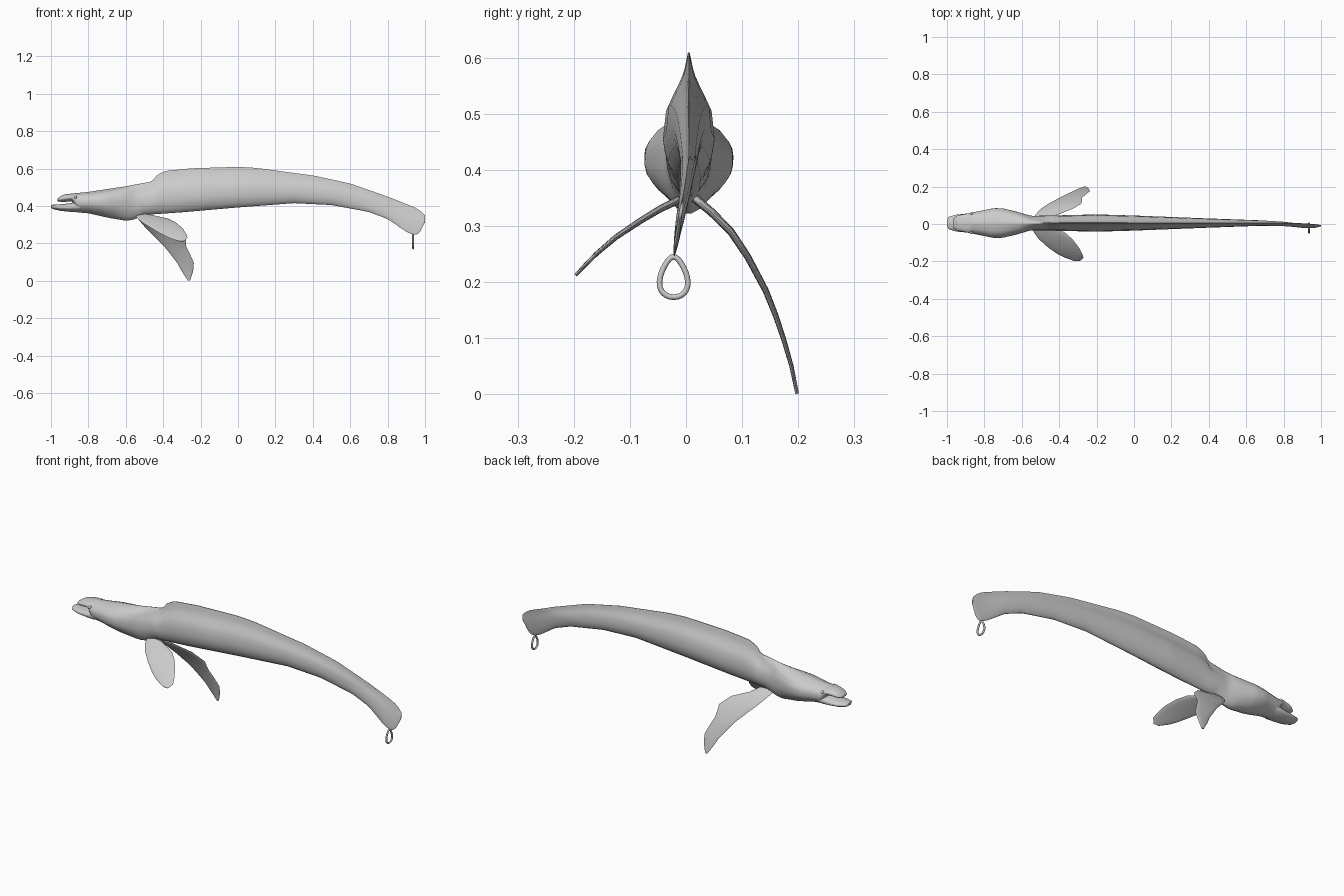
import bpy, bmesh, math
from mathutils import Vector

if "Cube" in bpy.data.objects:
    bpy.data.objects.remove(bpy.data.objects["Cube"])

grey = bpy.data.materials.new("soft grey")
grey.use_nodes = True
colour = (0.6, 0.6, 0.6, 1)
grey.diffuse_color = colour
grey.node_tree.nodes["Principled BSDF"].inputs["Base Color"].default_value = colour


def smooth(obj, angle=60):
    bpy.ops.object.select_all(action="DESELECT")
    obj.select_set(True)
    bpy.context.view_layer.objects.active = obj
    bpy.ops.object.shade_smooth_by_angle(angle=math.radians(angle))


def loft(name, rings):
    """Skin a list of closed rings and cap both ends."""
    bm = bmesh.new()
    rows = [[bm.verts.new(p) for p in ring] for ring in rings]
    n = len(rows[0])
    for a, b in zip(rows, rows[1:]):
        for i in range(n):
            j = (i + 1) % n
            bm.faces.new((a[i], a[j], b[j], b[i]))
    bm.faces.new(rows[0])
    bm.faces.new(rows[-1])
    bmesh.ops.recalc_face_normals(bm, faces=bm.faces)
    mesh = bpy.data.meshes.new(name)
    bm.to_mesh(mesh)
    bm.free()
    mesh.materials.append(grey)
    obj = bpy.data.objects.new(name, mesh)
    bpy.context.collection.objects.link(obj)
    smooth(obj)
    return obj


def interp(keys, x):
    if x <= keys[0][0]:
        return keys[0][1]
    for (x0, v0), (x1, v1) in zip(keys, keys[1:]):
        if x <= x1:
            return v0 + (v1 - v0) * (x - x0) / (x1 - x0)
    return keys[-1][1]


def soft(keys, x, d=0.008):
    return sum(interp(keys, x + k * d) for k in (-1, 0, 1)) / 3


# Body outline along its length
top = [(-.965, .437), (-.95, .453), (-.92, .463), (-.8, .475), (-.6, .505),
       (-.455, .532), (-.44, .562), (-.39, .587), (-.25, .601), (0, .609),
       (.1, .603), (.4, .563), (.6, .52), (.8, .45), (.95, .39), (.985, .367), (1, .345)]
bottom = [(-.965, .425), (-.94, .421), (-.88, .425), (-.865, .366), (-.8, .361),
          (-.7, .338), (-.6, .321), (-.56, .326), (-.5, .352), (-.3, .366), (0, .392),
          (.3, .415), (.5, .405), (.7, .368), (.8, .33), (.9, .262),
          (.94, .245), (.965, .25), (.985, .28), (1, .32)]
width = [(-.965, .025), (-.95, .04), (-.9, .05), (-.75, .081), (-.7, .08),
         (-.62, .06), (-.55, .04), (-.4, .042), (-.2, .047), (0, .041),
         (.4, .025), (.7, .014), (.9, .007), (1, .003)]
# Half-width against height: rounded head, and trunk pinched into a dorsal blade
head_shape = [(0, .08), (.05, .38), (.15, .65), (.32, .92), (.5, 1), (.7, .95),
              (.87, .7), (.95, .42), (1, .08)]
trunk_shape = [(0, .12), (.05, .45), (.15, .78), (.32, 1), (.57, .87),
               (.7, .56), (.78, .33), (.87, .18), (1, .04)]
levels = [0, .02, .05, .1, .17, .25, .35, .45, .57, .66, .74, .81, .87, .92, .97, 1]


def section(x, z0, z1, w, blade):
    right, left = [], []
    for u in levels:
        z = z0 + (z1 - z0) * u
        h = w * ((1 - blade) * interp(head_shape, u) + blade * interp(trunk_shape, u))
        # tail tip leans to one side
        lean = min(0, z - .42) * .15 * interp([(.5, 0), (.9, 1)], x)
        right.append((x, .005 + lean - h, z))
        left.append((x, .005 + lean + h, z))
    return right + left[::-1]


rings = []
steps = 150
for i in range(steps + 1):
    x = .0175 - .9825 * math.cos(math.pi * i / steps)
    blade = interp([(-.6, 0), (-.45, 1)], x)
    rings.append(section(x, soft(bottom, x), soft(top, x), soft(width, x), blade))
loft("body", rings)

# Projecting lower jaw
jaw = [(-1, .404, .390, .018), (-.99, .407, .383, .034), (-.95, .409, .374, .046),
       (-.9, .414, .369, .051), (-.86, .424, .366, .055), (-.83, .43, .372, .054)]
loft("lower_jaw", [section(x, z0, z1, w, 0) for x, z1, z0, w in jaw])


# Pectoral fins: each row gives y, z and the two x edges
def fin(name, rows, thick):
    rings = []
    for i, (y, z, xa, xb) in enumerate(rows):
        a, b = rows[max(i - 1, 0)], rows[min(i + 1, len(rows) - 1)]
        along = Vector((0, b[0] - a[0], b[1] - a[1])).normalized()
        normal = Vector((0, -along.z, along.y))
        mid, half = (xa + xb) / 2, (xb - xa) / 2
        t = thick * (1 - .6 * i / (len(rows) - 1))
        ring = []
        for k in range(16):
            ang = math.tau * k / 16
            p = Vector((mid + half * math.cos(ang), y, z))
            ring.append(p + normal * t * math.sin(ang))
        rings.append(ring)
    loft(name, rings)


fin("front_fin", [(-.005, .35, -.55, -.46), (-.045, .331, -.535, -.37),
                  (-.08, .31, -.51, -.33), (-.125, .28, -.46, -.295),
                  (-.16, .25, -.41, -.277), (-.18, .23, -.37, -.27),
                  (-.197, .212, -.32, -.288)], .007)
fin("back_fin", [(.015, .35, -.55, -.46), (.045, .325, -.53, -.42),
                 (.08, .29, -.5, -.33), (.11, .245, -.455, -.28),
                 (.142, .185, -.395, -.277), (.16, .14, -.36, -.255),
                 (.175, .095, -.325, -.236), (.188, .05, -.3, -.24),
                 (.198, .001, -.268, -.256)], .008)

# Small teardrop loop hanging from the tail
curve = bpy.data.curves.new("tail_loop", "CURVE")
curve.dimensions = "3D"
curve.bevel_depth = .005
curve.bevel_resolution = 2
curve.materials.append(grey)
spline = curve.splines.new("POLY")
count = 28
spline.points.add(count - 1)
for i, p in enumerate(spline.points):
    a = math.tau * i / count
    y = -.022 + .024 * math.sin(a) * (1 - .35 * math.cos(a))
    p.co = (.936, y, .209 + .036 * math.cos(a), 1)
spline.use_cyclic_u = True
bpy.context.collection.objects.link(bpy.data.objects.new("tail_loop", curve))

# Small eyes on the sides of the head
for side, name in ((-1, "right_eye"), (1, "left_eye")):
    bpy.ops.mesh.primitive_uv_sphere_add(segments=12, ring_count=8, radius=.008,
                                         location=(-.87, .005 + side * .05, .446))
    eye = bpy.context.object
    eye.name = name
    eye.data.materials.append(grey)
    smooth(eye)
